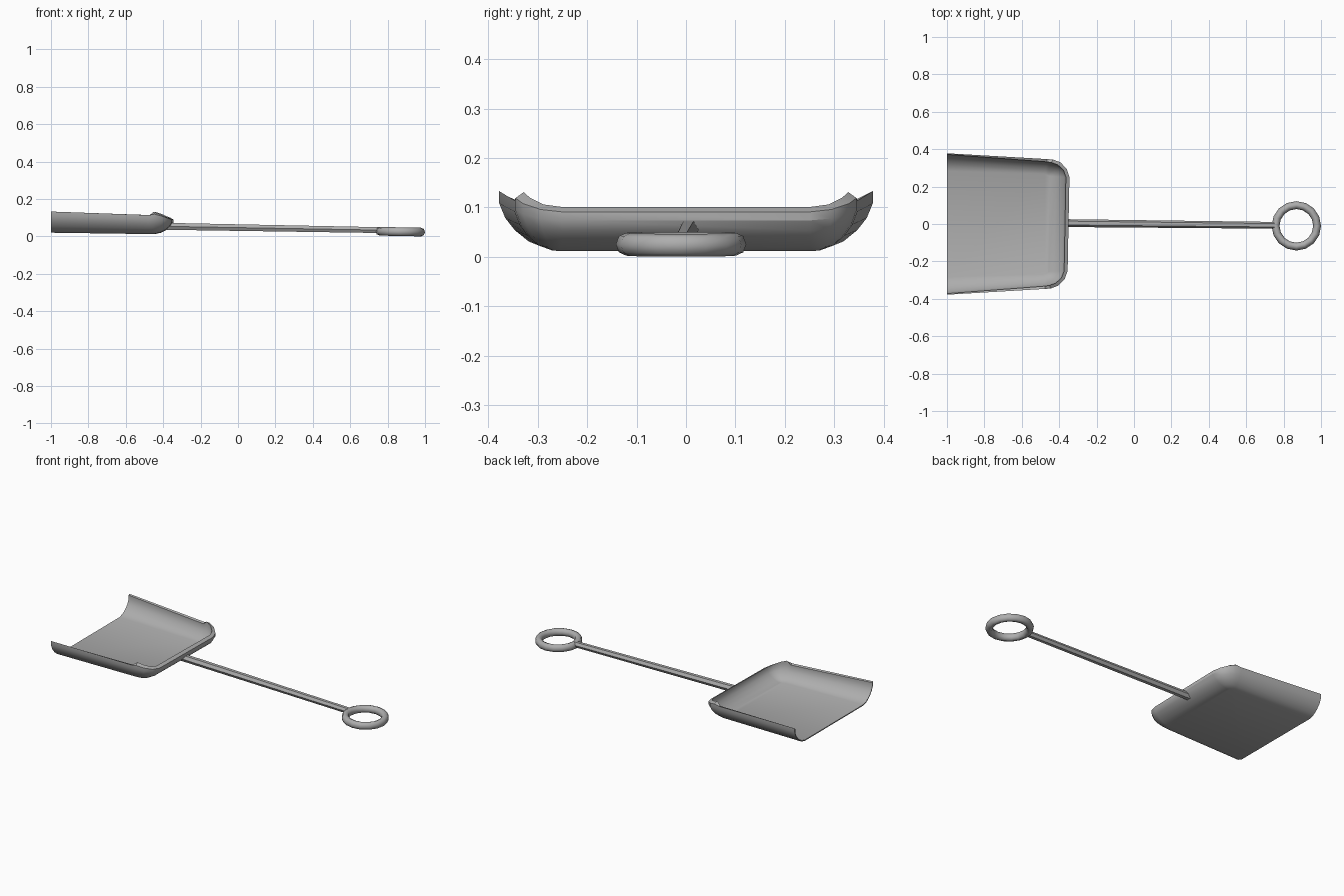
import bpy, bmesh, math
from mathutils import Vector

if "Cube" in bpy.data.objects:
    bpy.data.objects.remove(bpy.data.objects["Cube"], do_unlink=True)

metal = bpy.data.materials.new("grey metal")
metal.use_nodes = True
grey = (0.42, 0.42, 0.42, 1)
metal.diffuse_color = grey
metal.node_tree.nodes["Principled BSDF"].inputs["Base Color"].default_value = grey


def finish(bm, name):
    """Turn a bmesh into a smooth-shaded object with the metal material."""
    bmesh.ops.recalc_face_normals(bm, faces=bm.faces)
    mesh = bpy.data.meshes.new(name)
    bm.to_mesh(mesh)
    bm.free()
    mesh.materials.append(metal)
    obj = bpy.data.objects.new(name, mesh)
    bpy.context.collection.objects.link(obj)
    bpy.ops.object.select_all(action='DESELECT')
    obj.select_set(True)
    bpy.context.view_layer.objects.active = obj
    bpy.ops.object.shade_smooth_by_angle(angle=math.radians(30))
    return obj


# Pan: a curved wall swept round three sides of a flat floor
WALL = [(0, 0), (0.36, 0.1), (0.66, 0.3), (0.87, 0.52), (1, 0.78), (1, 1)]
# floor x, floor y, rim x, rim y, rim height, thickness, inner rim lift
STATIONS = [
    (-1.0, 0.285, -1.0, 0.378, 0.133, 0.006, -0.006),
    (-0.48, 0.270, -0.47, 0.347, 0.114, 0.015, -0.004),
    (-0.47, 0.269, -0.44, 0.345, 0.119, 0.018, 0.012),
    (-0.46, 0.267, -0.40, 0.330, 0.108, 0.019, 0.012),
    (-0.453, 0.262, -0.365, 0.295, 0.096, 0.019, 0.010),
    (-0.45, 0.255, -0.35, 0.250, 0.091, 0.019, 0.010),
]


def floor_height(x):
    return 0.02 - 0.014 * (x + 1)


def station_ring(bm, station, side):
    """Closed wall section: outer face upwards, then inner face downwards."""
    fx, fy, rx, ry, rz, thick, lift = station
    foot = Vector((fx, fy, floor_height(fx)))
    rim = Vector((rx, ry, rz))
    inward = Vector((fx - rx, fy - ry, 0)).normalized() * thick
    if fx == -1:
        inward.x = 0
    in_foot = foot + inward * 0.2
    in_foot.z += 0.006 + 0.012 * (in_foot.x + 1)
    in_rim = rim + inward + Vector((0, 0, lift))
    ring = []
    for a, b, steps in ((foot, rim, WALL), (in_foot, in_rim, WALL[::-1])):
        for out, up in steps:
            p = a.lerp(b, out)
            p.z = a.z + (b.z - a.z) * up
            p.y *= side
            p.x += (p.x + 1) * 0.03 * p.y
            ring.append(bm.verts.new(p))
    return ring


bm = bmesh.new()
rings = [station_ring(bm, s, 1) for s in STATIONS]
rings += [station_ring(bm, s, -1) for s in reversed(STATIONS)]
for a, b in zip(rings, rings[1:]):
    for i in range(len(a) - 1):
        bm.faces.new((a[i], a[i + 1], b[i + 1], b[i]))
bm.faces.new([r[0] for r in rings])
bm.faces.new([r[-1] for r in rings])
first, last = rings[0], rings[-1]
bm.faces.new((first[0], first[-1], last[-1], last[0]))
n = len(WALL)
for ring in (first, last):
    for i in range(n - 1):
        bm.faces.new((ring[i], ring[i + 1], ring[-2 - i], ring[-1 - i]))
finish(bm, "pan")

# Handle: hexagonal rod, its near end cut to follow the sloping wall
bm = bmesh.new()
ends = []
for x, y, z, radius, slant in ((-0.385, 0.005, 0.054, 0.021, 1.1),
                               (0.755, -0.007, 0.034, 0.018, 0)):
    loop = []
    for i in range(6):
        a = i * math.tau / 6
        dz = radius * math.sin(a)
        loop.append(bm.verts.new((x + slant * dz, y + radius * math.cos(a), z + dz)))
    ends.append(loop)
    bm.faces.new(loop)
for i in range(6):
    j = (i + 1) % 6
    bm.faces.new((ends[0][i], ends[0][j], ends[1][j], ends[1][i]))
finish(bm, "handle")

# Hanging ring, tilted with the handle
bpy.ops.mesh.primitive_torus_add(
    major_segments=16, minor_segments=8, major_radius=0.111, minor_radius=0.021,
    location=(0.868, -0.01, 0.0255), rotation=(0, math.radians(1.1), 0))
ring = bpy.context.object
ring.name = "hanging_ring"
ring.scale.z = 1.1
ring.data.materials.append(metal)
bpy.ops.object.shade_smooth_by_angle(angle=math.radians(50))
